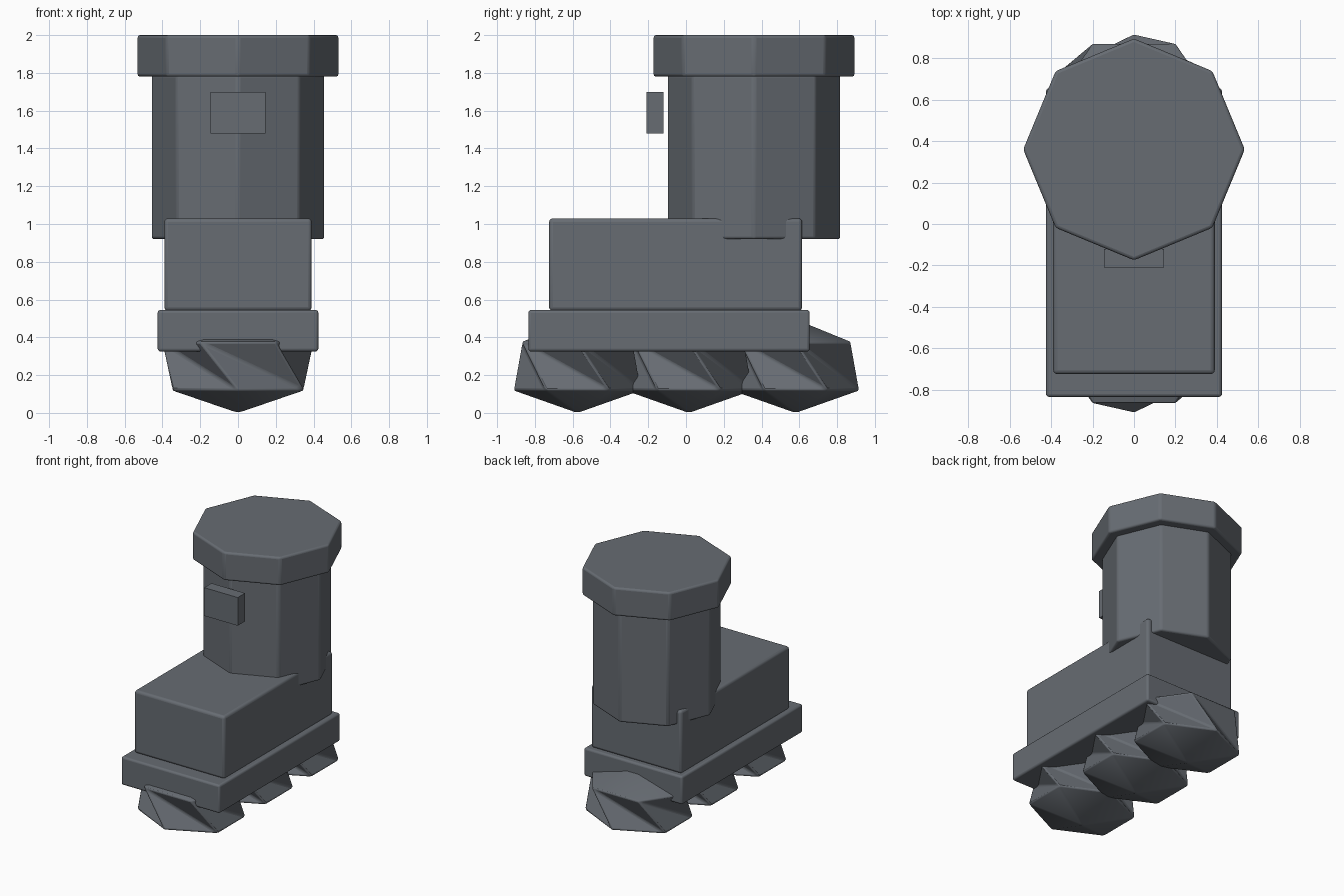
import bpy, bmesh, math

if "Cube" in bpy.data.objects:
    bpy.data.objects.remove(bpy.data.objects["Cube"])

grey = bpy.data.materials.new("slate_grey")
grey.diffuse_color = (0.135, 0.15, 0.17, 1)
grey.use_nodes = True
grey.node_tree.nodes["Principled BSDF"].inputs["Base Color"].default_value = grey.diffuse_color


def finish(name, bm, bevel=0.0, location=(0, 0, 0)):
    bmesh.ops.recalc_face_normals(bm, faces=bm.faces[:])
    mesh = bpy.data.meshes.new(name)
    bm.to_mesh(mesh)
    bm.free()
    mesh.materials.append(grey)
    ob = bpy.data.objects.new(name, mesh)
    ob.location = location
    bpy.context.collection.objects.link(ob)
    if bevel:
        mod = ob.modifiers.new("bevel", 'BEVEL')
        mod.width = bevel
        mod.segments = 3
        mod.limit_method = 'ANGLE'
        mod.angle_limit = math.radians(20)
    bpy.ops.object.select_all(action='DESELECT')
    ob.select_set(True)
    bpy.context.view_layer.objects.active = ob
    bpy.ops.object.shade_smooth_by_angle(angle=math.radians(30))
    return ob


def box(name, x, y0, y1, z0, z1, bevel=0.0):
    bm = bmesh.new()
    bmesh.ops.create_cube(bm, size=1)
    for v in bm.verts:
        v.co.x *= 2 * x
        v.co.y = y1 if v.co.y > 0 else y0
        v.co.z = z1 if v.co.z > 0 else z0
    return finish(name, bm, bevel)


def octagon(name, radius, z0, z1):
    bm = bmesh.new()
    rings = [[bm.verts.new((radius * math.cos(i * math.pi / 4),
                            0.36 + radius * math.sin(i * math.pi / 4), z))
              for i in range(8)] for z in (z0, z1)]
    for ring in rings:
        bm.faces.new(ring)
    for i in range(8):
        j = (i + 1) % 8
        bm.faces.new((rings[0][i], rings[0][j], rings[1][j], rings[1][i]))
    return finish(name, bm, 0.015)


def wheel(name, y):
    # six-sided drum with a twisted rim and a shallow cone at each end
    bm = bmesh.new()

    def ring(offset, z):
        return [bm.verts.new((0.405 * math.cos(math.radians(offset + 60 * i)),
                              0.34 * math.sin(math.radians(offset + 60 * i)), z))
                for i in range(6)]
    low, high = ring(-90, 0.12), ring(-120, 0.375)
    tip, crown = bm.verts.new((0, 0, 0)), bm.verts.new((0, 0, 0.495))
    for i in range(6):
        j = (i + 1) % 6
        bm.faces.new((tip, low[j], low[i]))
        bm.faces.new((crown, high[i], high[j]))
        bm.faces.new((low[i], low[j], high[i]))
        bm.faces.new((low[j], high[j], high[i]))
    return finish(name, bm, 0.012, (0, y, 0))


# leg and cuff
octagon("leg", 0.46, 0.92, 1.79)
octagon("cuff", 0.535, 1.78, 2.0)
# small block in front of the leg
box("front_block", 0.145, -0.21, -0.12, 1.48, 1.70)
# boot body and sole
box("boot_body", 0.39, -0.725, 0.615, 0.54, 1.03, 0.02)
box("sole", 0.425, -0.835, 0.655, 0.325, 0.545, 0.015)
# three wheels under the sole
for label, y in (("front", -0.575), ("middle", 0.015), ("back", 0.58)):
    wheel(label + "_wheel", y)
